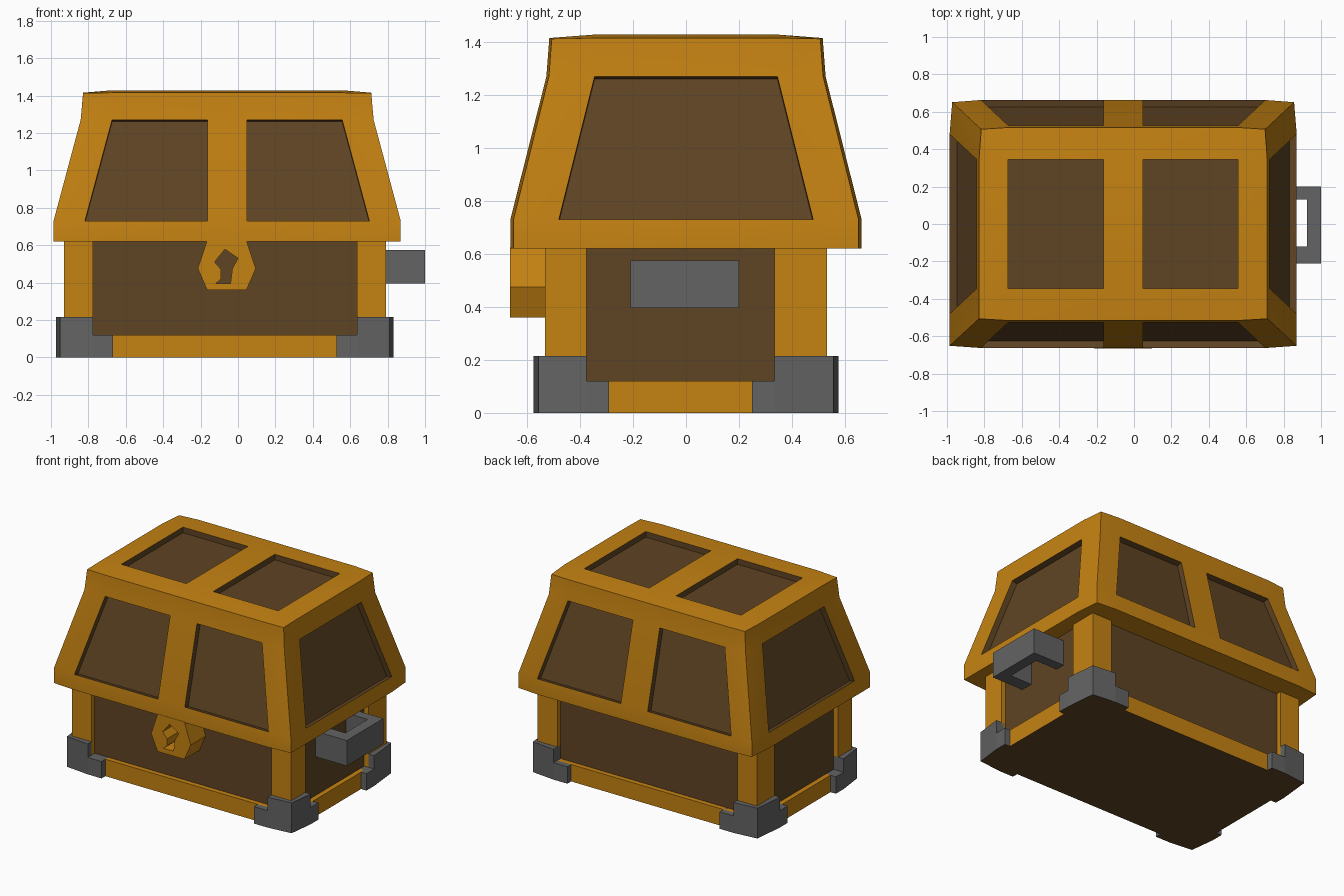
import bpy, bmesh
from mathutils import Vector

if "Cube" in bpy.data.objects:
    bpy.data.objects.remove(bpy.data.objects["Cube"])


def material(name, color):
    m = bpy.data.materials.new(name)
    m.diffuse_color = (*color, 1)
    m.use_nodes = True
    m.node_tree.nodes["Principled BSDF"].inputs["Base Color"].default_value = m.diffuse_color
    return m


GOLD = material("golden trim", (0.56, 0.225, 0.006))
BROWN = material("dark wood", (0.115, 0.058, 0.017))
GREY = material("iron", (0.125, 0.125, 0.125))


def finish(name, bm, mats, smooth=False):
    """Turn a bmesh into an object; faces lying on the ground use the second material."""
    bmesh.ops.recalc_face_normals(bm, faces=bm.faces)
    for f in bm.faces:
        if len(mats) > 1 and f.normal.z < -0.9 and f.calc_center_median().z < 0.01:
            f.material_index = 1
    me = bpy.data.meshes.new(name)
    bm.to_mesh(me)
    bm.free()
    ob = bpy.data.objects.new(name, me)
    bpy.context.collection.objects.link(ob)
    for m in mats:
        me.materials.append(m)
    if smooth:
        bpy.ops.object.select_all(action='DESELECT')
        ob.select_set(True)
        bpy.context.view_layer.objects.active = ob
        bpy.ops.object.shade_smooth_by_angle(angle=0.52)
    return ob


def add_box(bm, x, y, z):
    """Box from three (low, high) ranges; returns its vertices."""
    verts = bmesh.ops.create_cube(bm, size=1)["verts"]
    for v in verts:
        v.co = Vector([sum(r) / 2 + c * 2 * abs(r[1] - r[0]) / 2
                       for r, c in zip((x, y, z), v.co)])
    return verts


CX = -0.07            # body centre in x
HX, HY = 0.86, 0.5325  # body half sizes
PX, PY = 0.705, 0.355  # inner edges of the posts
PYC = -0.02           # the post openings sit slightly forward
REC = 0.035           # panel recess
TRIM = 0.12
SIGNS = [(sx, sy) for sx in (-1, 1) for sy in (-1, 1)]

# Body panels
bm = bmesh.new()
add_box(bm, (CX - HX + REC, CX + HX - REC), (-HY + REC, HY - REC), (0, 0.63))
finish("body_panels", bm, [BROWN])

# Bottom trim and corner posts
bm = bmesh.new()
for s in (-1, 1):
    add_box(bm, (CX - HX, CX + HX), (s * HY, s * (HY - 0.1)), (0, TRIM))
    add_box(bm, (CX + s * HX, CX + s * (HX - 0.1)), (-HY, HY), (0, TRIM))
finish("bottom_trim", bm, [GOLD, BROWN])
bm = bmesh.new()
for sx, sy in SIGNS:
    add_box(bm, (CX + sx * PX, CX + sx * HX), (PYC + sy * PY, sy * HY), (0, 0.63))
finish("corner_posts", bm, [GOLD, BROWN])

# Stepped iron feet with the outer corner pulled in
FX, FY = 0.9025, 0.575
for n, (sx, sy) in enumerate(SIGNS):
    bm = bmesh.new()
    inner_y = PYC + sy * PY
    for v in add_box(bm, (CX + sx * PX, CX + sx * FX), (inner_y, sy * FY), (0, 0.215)):
        if abs(v.co.x - CX) > 0.9 and abs(v.co.y) > 0.57:
            v.co.x -= sx * 0.022
            v.co.y -= sy * 0.018
    add_box(bm, (CX + sx * 0.597, CX + sx * PX), (sy * 0.45, sy * FY), (0, TRIM))
    add_box(bm, (CX + sx * 0.78, CX + sx * FX), (PYC + sy * 0.27, inner_y), (0, TRIM))
    finish(f"foot_{n + 1}", bm, [GREY, BROWN])

# Lid: stacked rings on a 6 x 4 plan grid, window cells sunk inward
LX = -0.058
#         z     half x  window x  half y  window y
LEVELS = [(0.62, 0.942, 0.76, 0.663, 0.48),
          (0.73, 0.942, 0.76, 0.663, 0.48),
          (1.27, 0.795, 0.615, 0.527, 0.345),
          (1.412, 0.782, 0.615, 0.516, 0.345)]
bm = bmesh.new()
grid = {}
for k, (z, hx, wx, hy, wy) in enumerate(LEVELS):
    for i, x in enumerate((-hx, -wx, -0.105, 0.105, wx, hx)):
        for j, y in enumerate((-hy, -wy, wy, hy)):
            ex, ey = i in (0, 5), j in (0, 3)
            if not (ex or ey) and k < 3:
                continue
            zz = z
            if ex and ey:                      # corners pulled in
                x, y = x * 0.985, y * 0.982
            elif k == 3:                       # gently raised top
                zz = z + (0.003 if ex or ey else 0.016)
            grid[k, i, j] = bm.verts.new((LX + x, y, zz))
ring = ([(i, 0) for i in range(5)] + [(5, j) for j in range(3)]
        + [(i, 3) for i in range(5, 0, -1)] + [(0, j) for j in range(3, 0, -1)])
windows = []
for k in range(3):
    for n, a in enumerate(ring):
        b = ring[(n + 1) % len(ring)]
        f = bm.faces.new([grid[k, *a], grid[k, *b], grid[k + 1, *b], grid[k + 1, *a]])
        if k == 1 and n in (1, 3, 6, 9, 11, 14):
            windows.append(f)
for i in range(5):
    for j in range(3):
        f = bm.faces.new([grid[3, i, j], grid[3, i + 1, j],
                          grid[3, i + 1, j + 1], grid[3, i, j + 1]])
        if j == 1 and i in (1, 3):
            windows.append(f)
bm.faces.new([grid[0, *p] for p in reversed(ring)])
bmesh.ops.recalc_face_normals(bm, faces=bm.faces)
bm.normal_update()
for f in windows:
    shift = f.normal * -0.04
    corners = list(f.verts)
    sunk = [bm.verts.new(v.co + shift) for v in corners]
    bm.faces.remove(f)
    sides = [bm.faces.new([corners[n - 1], corners[n], sunk[n], sunk[n - 1]])
             for n in range(len(corners))]
    for face in sides + [bm.faces.new(sunk)]:
        face.material_index = 1
finish("lid", bm, [GOLD, BROWN], smooth=True)

# Latch plate with a keyhole cut through it
curve = bpy.data.curves.new("latch_outline", 'CURVE')
curve.dimensions = '2D'
curve.fill_mode = 'BOTH'
curve.extrude = 0.085
plate = [(-0.165, 0.625), (-0.215, 0.475), (-0.165, 0.36),
         (0.045, 0.36), (0.095, 0.475), (0.045, 0.625)]
keyhole = [(-0.07, 0.578), (0, 0.53), (-0.03, 0.475), (-0.04, 0.395),
           (-0.118, 0.395), (-0.09, 0.42), (-0.09, 0.47), (-0.125, 0.51)]
for pts in (plate, keyhole):
    sp = curve.splines.new('POLY')
    sp.points.add(len(pts) - 1)
    for p, (x, z) in zip(sp.points, pts):
        p.co = (x, z, 0, 1)
    sp.use_cyclic_u = True
tmp = bpy.data.objects.new("latch_outline", curve)
bpy.context.collection.objects.link(tmp)
me = bpy.data.meshes.new_from_object(tmp)
bpy.data.objects.remove(tmp)
bm = bmesh.new()
bm.from_mesh(me)
bmesh.ops.remove_doubles(bm, verts=bm.verts, dist=0.0005)
for v in bm.verts:
    v.co = (v.co.x, -0.58 - v.co.z, v.co.y)
for f in bm.faces:
    f.material_index = 0
    f.smooth = False
finish("latch", bm, [GOLD])

# Side handle: a square U profile pulled up
bm = bmesh.new()
outline = [(0.74, -0.21), (1, -0.21), (1, 0.2), (0.74, 0.2),
           (0.74, 0.13), (0.925, 0.13), (0.925, -0.12), (0.74, -0.12)]
base = bm.faces.new([bm.verts.new((x, y, 0.395)) for x, y in outline])
top = bmesh.ops.extrude_face_region(bm, geom=[base])["geom"]
bmesh.ops.translate(bm, vec=(0, 0, 0.18),
                    verts=[g for g in top if isinstance(g, bmesh.types.BMVert)])
finish("handle", bm, [GREY])
